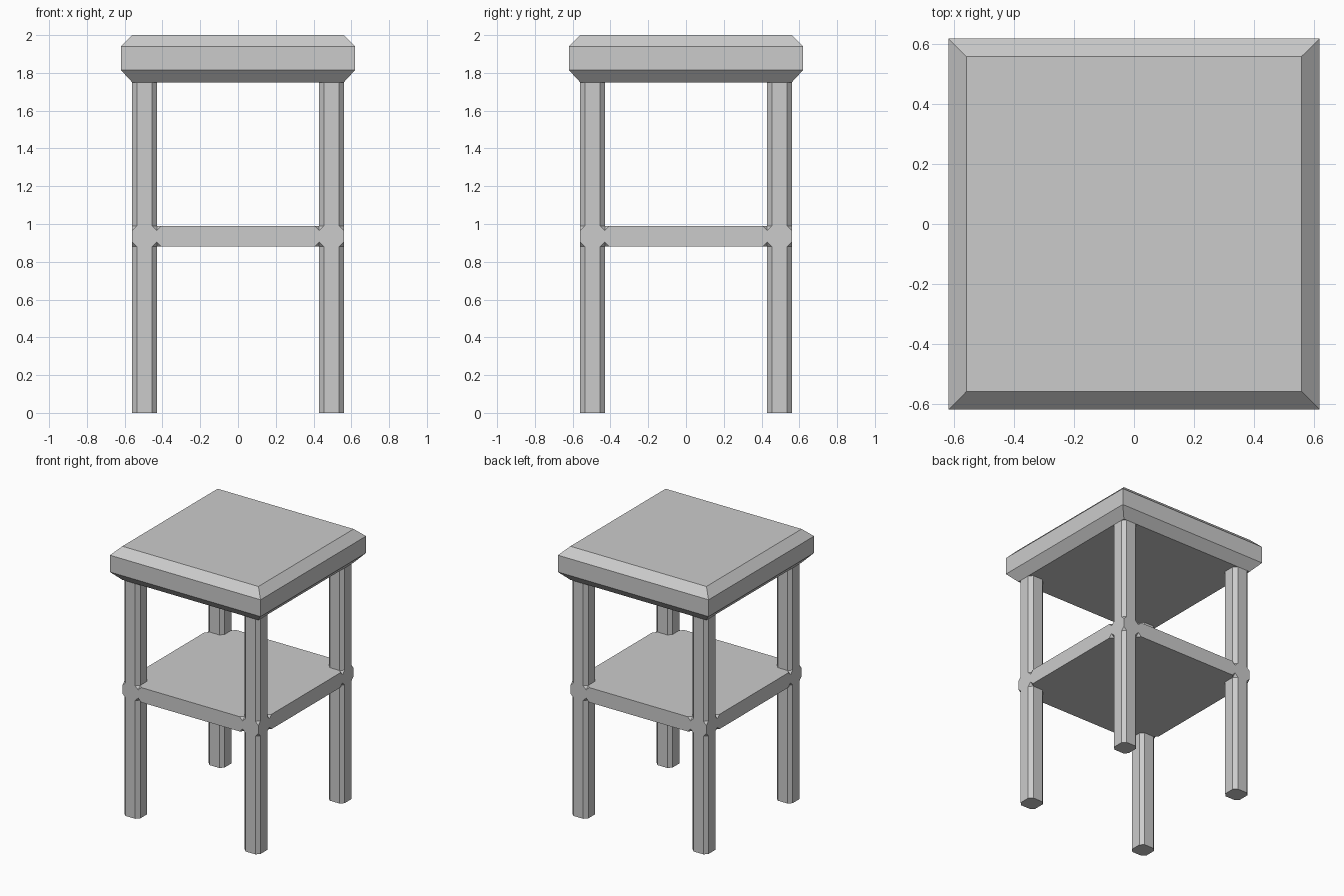
import bpy, bmesh
from mathutils import Vector

if "Cube" in bpy.data.objects:
    bpy.data.objects.remove(bpy.data.objects["Cube"])

OUT, IN, CH = 0.56, 0.43, 0.025      # leg outer face, inner face, chamfer
SHELF_LO, SHELF_HI, TOP_LO = 0.88, 0.99, 1.75


def make_object(name, bm):
    bmesh.ops.recalc_face_normals(bm, faces=bm.faces)
    mesh = bpy.data.meshes.new(name)
    bm.to_mesh(mesh)
    bm.free()
    ob = bpy.data.objects.new(name, mesh)
    bpy.context.collection.objects.link(ob)
    return ob


def loft(bm, rings, cap_bottom=True, cap_top=True):
    """Join stacked outlines with side faces and optional caps."""
    rows = [[bm.verts.new(p) for p in ring] for ring in rings]
    n = len(rows[0])
    for a, b in zip(rows, rows[1:]):
        for i in range(n):
            j = (i + 1) % n
            bm.faces.new((a[i], a[j], b[j], b[i]))
    if cap_bottom:
        bm.faces.new(rows[0][::-1])
    if cap_top:
        bm.faces.new(rows[-1])


def square(h, z):
    return [(-h, -h, z), (h, -h, z), (h, h, z), (-h, h, z)]


def octagon(cx, cy, z):
    h = (OUT - IN) / 2
    k = h - CH
    pts = [(h, -k), (h, k), (k, h), (-k, h), (-h, k), (-h, -k), (-k, -h), (k, -h)]
    return [(cx + x, cy + y, z) for x, y in pts]


# Seat slab with chamfered upper and lower rims
bm = bmesh.new()
loft(bm, [square(0.56, TOP_LO), square(0.62, 1.815), square(0.62, 1.94), square(0.56, 2.0)])
make_object("seat", bm)

# Chamfered legs, below and above the shelf
c = (OUT + IN) / 2
for side, sx in (("left", -1), ("right", 1)):
    for end, sy in (("front", -1), ("back", 1)):
        bm = bmesh.new()
        loft(bm, [octagon(sx * c, sy * c, 0), octagon(sx * c, sy * c, SHELF_LO)], True, False)
        loft(bm, [octagon(sx * c, sy * c, SHELF_HI), octagon(sx * c, sy * c, TOP_LO)], False, False)
        make_object(f"{end}_{side}_leg", bm)

# Shelf flush with the outer leg faces
bm = bmesh.new()
loft(bm, [square(OUT, SHELF_LO), square(OUT, SHELF_HI)])
shelf = make_object("shelf", bm)

# Small notches where leg chamfers run into the shelf edge
bm = bmesh.new()
for sx in (-1, 1):
    for sy in (-1, 1):
        for x, y in ((OUT, OUT), (IN, OUT), (OUT, IN)):
            for z in (SHELF_LO, SHELF_HI):
                p = Vector((sx * x, sy * y, z))
                axes = [Vector(a) * CH for a in ((1, 0, 0), (0, 1, 0), (-1, 0, 0), (0, -1, 0))]
                belt = [bm.verts.new(p + a) for a in axes]
                up = bm.verts.new(p + Vector((0, 0, CH)))
                down = bm.verts.new(p - Vector((0, 0, CH)))
                for i in range(4):
                    j = (i + 1) % 4
                    bm.faces.new((belt[i], belt[j], up))
                    bm.faces.new((belt[j], belt[i], down))
cutter = make_object("notch_cutter", bm)
cutter.hide_render = True
cutter.display_type = 'WIRE'
mod = shelf.modifiers.new("notches", 'BOOLEAN')
mod.operation = 'DIFFERENCE'
mod.solver = 'EXACT'
mod.object = cutter
